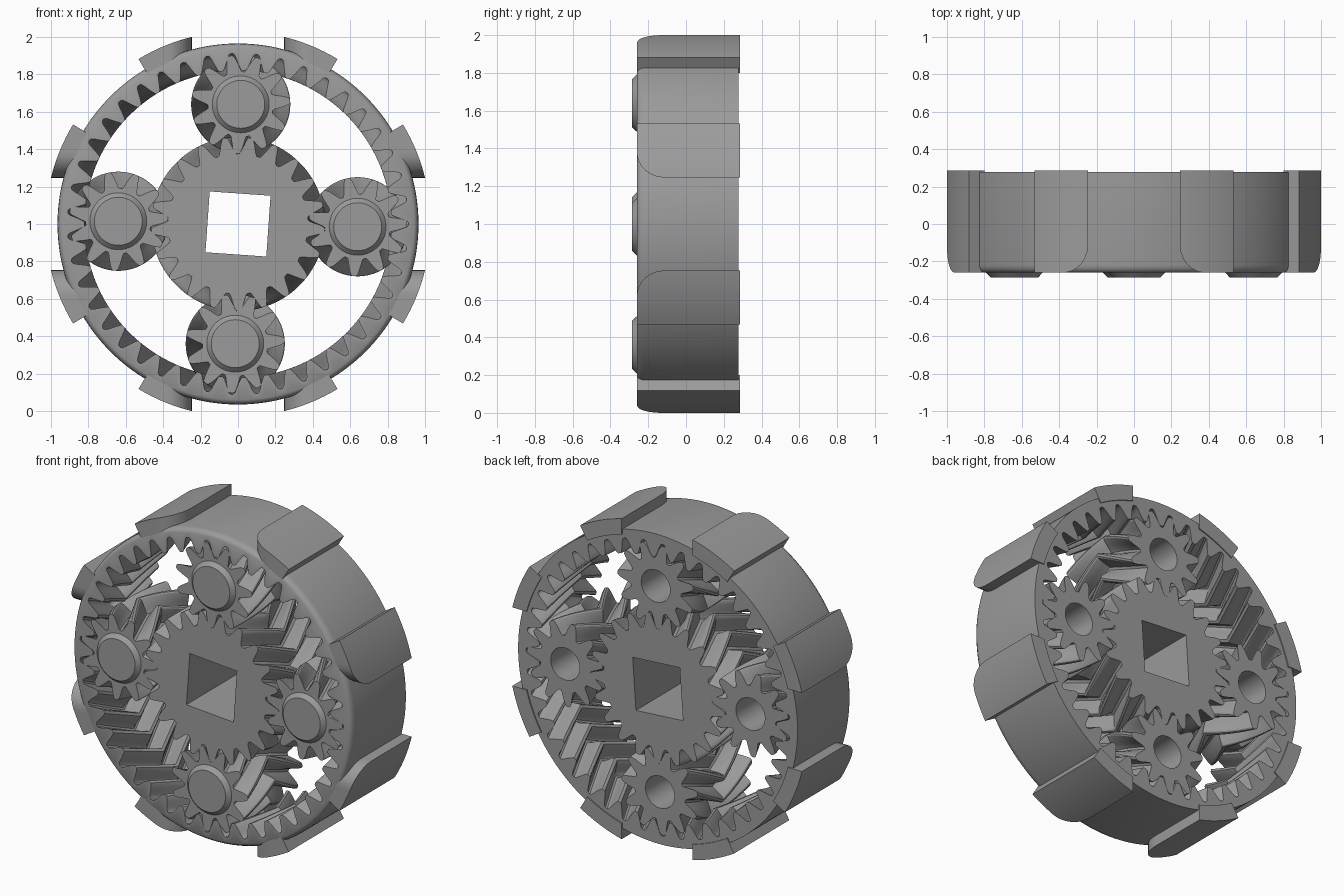
import bpy
import bmesh
from math import pi, sin, cos, asin, sqrt, radians, floor

if "Cube" in bpy.data.objects:
    bpy.data.objects.remove(bpy.data.objects["Cube"])

# One plain material for the whole mechanism
grey = bpy.data.materials.new("plain grey")
grey.use_nodes = True
COLOUR = (0.33, 0.33, 0.33, 1)
grey.diffuse_color = COLOUR
grey.node_tree.nodes["Principled BSDF"].inputs["Base Color"].default_value = COLOUR

SUN_TEETH, PLANET_TEETH, RING_TEETH = 21, 11, 43
ORBIT = 0.64
MODULE = 2 * ORBIT / (SUN_TEETH + PLANET_TEETH)
DEPTH = 0.045
FRONT, BACK = -0.26, 0.278
STEPS = 16
# Tooth flank: height from root (-1) to tip (1), half width as share of pitch
FLANK = [(-1, .42), (-.8, .36), (-.35, .285), (0, .235), (.5, .17), (.88, .11), (1, .05)]


def polar(r, a, y):
    return (r * cos(a), y, r * sin(a))


def loft(name, rows, closed=False, location=(0, 0, 1)):
    """Skin a stack of equal loops; cap the ends or join last to first."""
    bm = bmesh.new()
    loops = [[bm.verts.new(p) for p in row] for row in rows]
    pairs = list(zip(loops, loops[1:]))
    if closed:
        pairs.append((loops[-1], loops[0]))
    else:
        bm.faces.new(loops[0])
        bm.faces.new(loops[-1])
    n = len(rows[0])
    for a, b in pairs:
        for i in range(n):
            j = (i + 1) % n
            bm.faces.new((a[i], a[j], b[j], b[i]))
    bmesh.ops.recalc_face_normals(bm, faces=bm.faces)
    mesh = bpy.data.meshes.new(name)
    bm.to_mesh(mesh)
    bm.free()
    mesh.materials.append(grey)
    obj = bpy.data.objects.new(name, mesh)
    bpy.context.collection.objects.link(obj)
    obj.location = location
    return obj


def outline(teeth, clearance=0.0):
    """Radius and angle pairs around one toothed outline."""
    pitch = 2 * pi / teeth
    radius = MODULE * teeth / 2 + clearance
    side = [(radius + h * DEPTH, w * pitch) for h, w in FLANK]
    tooth = [(r, -w) for r, w in side] + [(r, w) for r, w in reversed(side)]
    return [(r, a + k * pitch) for k in range(teeth) for r, a in tooth]


def herringbone(teeth, spin, hand, clearance=0.0):
    """Toothed loops from front to back; the middle leads by one tooth."""
    shape = outline(teeth, clearance)
    rows = []
    for s in range(STEPS + 1):
        t = s / STEPS
        turn = spin + hand * (1 - abs(2 * t - 1)) * 2 * pi / teeth
        y = FRONT + t * (BACK - FRONT)
        rows.append([polar(r, a + turn, y) for r, a in shape])
    return rows


def smooth(obj):
    bpy.ops.object.select_all(action='DESELECT')
    obj.select_set(True)
    bpy.context.view_layer.objects.active = obj
    bpy.ops.object.shade_smooth_by_angle(angle=radians(32))


# Sun gear with a square through hole
sun_spin = radians(-4)
sun = loft("sun_gear", herringbone(SUN_TEETH, sun_spin, -1))
bpy.ops.mesh.primitive_cube_add(size=1, location=(0, 0, 1), rotation=(0, -sun_spin, 0))
cutter = bpy.context.object
cutter.name = "square_hole_cutter"
cutter.scale = (0.326, 2, 0.326)
cutter.hide_render = True
cut = sun.modifiers.new("square_hole", 'BOOLEAN')
cut.operation = 'DIFFERENCE'
cut.solver = 'EXACT'
cut.object = cutter
bpy.context.view_layer.objects.active = sun
bpy.ops.object.modifier_apply(modifier=cut.name)
bpy.data.objects.remove(cutter)
smooth(sun)

# Planet gears: bevelled cap at the front, blind bore at the back
carrier = sun_spin * SUN_TEETH / (SUN_TEETH + RING_TEETH)
for k, side in enumerate(("left", "top", "right", "bottom")):
    a = k * pi / 2 + carrier
    spin = -a * (RING_TEETH - PLANET_TEETH) / PLANET_TEETH
    angles = [ang + spin for r, ang in outline(PLANET_TEETH)]

    def circle(r, y):
        return [polar(r, ang, y) for ang in angles]

    rows = [circle(0.128, -0.285), circle(0.152, FRONT)]
    rows += herringbone(PLANET_TEETH, spin, 1)
    rows += [circle(0.1, BACK), circle(0.1, -0.2)]
    smooth(loft(side + "_planet_gear", rows,
                location=(ORBIT * cos(a), 0, 1 + ORBIT * sin(a))))

# Ring gear: toothed inside, round outside with a softened front edge
ring_angles = [a for r, a in outline(RING_TEETH)]
rows = herringbone(RING_TEETH, 0, 1, 0.006)
for r, y in ((.965, BACK), (.965, -.22), (.962, -.238), (.953, -.252), (.94, FRONT)):
    rows.append([polar(r, a, y) for a in ring_angles])
smooth(loft("ring_gear", rows, closed=True))

# Eight outer lugs: straight edge beside each axis, rounded at its front corner
LUG_R, LUG_IN, LUG_END = 1.03, 0.935, radians(31.1)
LUG_Y = [0.285, -0.11, -0.15, -0.185, -0.215, -0.235, -0.25, -0.257, FRONT]
ARC = 12
for quarter in range(4):
    for sign in (1, -1):
        rows = []
        for y in LUG_Y:
            t = max(0, (-0.11 - y) / 0.15)
            edge = 0.38 - 0.135 * sqrt(max(0, 1 - t * t))
            row = []
            for r, order in ((LUG_R, range(ARC + 1)), (LUG_IN, range(ARC, -1, -1))):
                start = asin(edge / r)
                for i in order:
                    a = start + (LUG_END - start) * i / ARC
                    row.append(polar(r, quarter * pi / 2 + sign * a, y))
            rows.append(row)
        smooth(loft("lug_%d" % (quarter * 2 + (sign < 0) + 1), rows))
